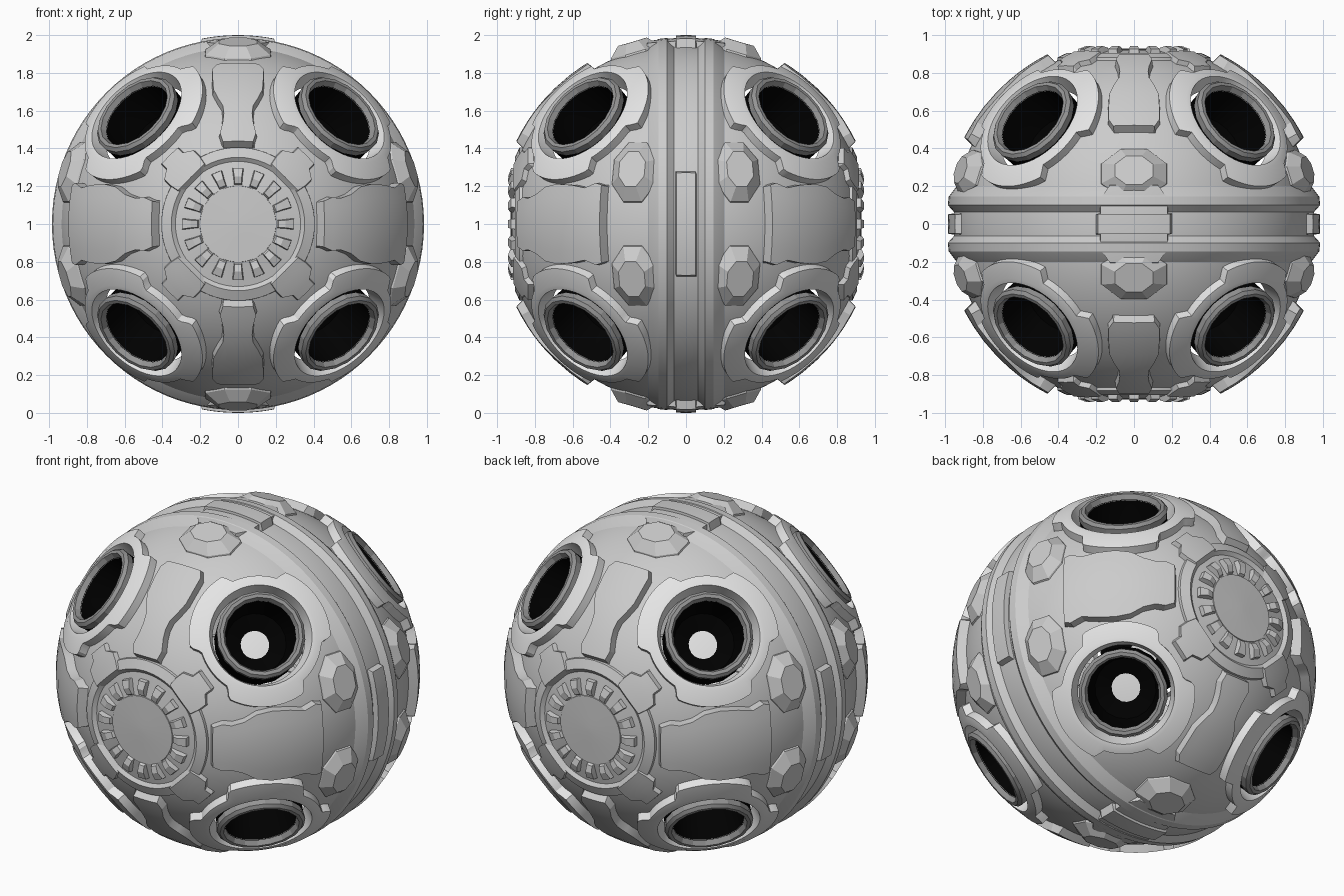
import bpy, bmesh, math
from mathutils import Vector

if "Cube" in bpy.data.objects:
    bpy.data.objects.remove(bpy.data.objects["Cube"])

R = 0.955
CENTRE = Vector((0, 0, 1))
X, Y, Z = Vector((1, 0, 0)), Vector((0, 1, 0)), Vector((0, 0, 1))
SIGNS = (-1, 1)


def material(name, c):
    m = bpy.data.materials.new(name)
    m.diffuse_color = (c, c, c, 1)
    m.use_nodes = True
    m.node_tree.nodes["Principled BSDF"].inputs["Base Color"].default_value = m.diffuse_color
    return m


GREY = material("hull grey", 0.6)
PALE = material("collar grey", 0.78)
DARK = material("rim grey", 0.3)
BLACK = material("port black", 0.0)
WHITE = material("lens white", 0.95)


def finish(name, bm, mat, angle=25):
    me = bpy.data.meshes.new(name)
    bmesh.ops.translate(bm, verts=bm.verts, vec=CENTRE)
    bm.to_mesh(me)
    bm.free()
    me.materials.append(mat)
    me.shade_smooth()
    me.set_sharp_from_angle(angle=math.radians(angle))
    ob = bpy.data.objects.new(name, me)
    bpy.context.collection.objects.link(ob)
    return ob


def add_grid(bm, rows, closed=False, cap=False):
    """Quads between rows of points; optional wrap along each row and end cap."""
    vs = [[bm.verts.new(p) for p in row] for row in rows]
    n, faces = len(rows[0]), []
    for a, b in zip(vs, vs[1:]):
        for i in range(n if closed else n - 1):
            j = (i + 1) % n
            faces.append(bm.faces.new((a[i], a[j], b[j], b[i])))
    if cap:
        faces.append(bm.faces.new(vs[-1]))
    bmesh.ops.recalc_face_normals(bm, faces=faces)
    if sum(f.normal.dot(f.calc_center_median().normalized()) * f.calc_area() for f in faces) < 0:
        bmesh.ops.reverse_faces(bm, faces=faces)


def frame(n, hint):
    n = n.normalized()
    u = (hint - n * hint.dot(n)).normalized()
    return n, u, n.cross(u)


def polar(n, w, rho, r):
    """Point at radius r, tangent distance rho from n towards w."""
    a = rho / R
    return (n * math.cos(a) + w * math.sin(a)) * r


def ring(bm, n, hint, profile, sides, su=1, sv=1, cap=False, turn=0.0):
    """Turned shell hugging the sphere, profile = (distance, radius)."""
    n, u, v = frame(n, hint)
    rows = []
    for rho, r in profile:
        row = []
        for i in range(sides):
            t = math.tau * i / sides + turn
            w = u * math.cos(t) * su + v * math.sin(t) * sv
            row.append(polar(n, w.normalized(), rho * w.length, r))
        rows.append(row)
    add_grid(bm, rows, True, cap)


def strip(bm, n, u, stations, top, base=0.935, slope=0.015, cols=6):
    """Raised plate along a great circle, stations = (degrees from n, half width)."""
    n, u, v = frame(n, u)

    def pt(deg, t, r):
        a = math.radians(deg)
        d = n * math.cos(a) + u * math.sin(a)
        return (d * math.sqrt(1 - t * t) + v * t).normalized() * r

    rows = []
    last = len(stations) - 1
    for k, (deg, hw) in enumerate(stations):
        ts = [hw * (2 * i / cols - 1) for i in range(cols + 1)]
        edge = [pt(deg, -hw - slope, base)] + [pt(deg, t, top) for t in ts] + [pt(deg, hw + slope, base)]
        out = -1.5 if k == 0 else 1.5
        end = [pt(deg + out, -hw - slope, base)] + [pt(deg + out, t, base) for t in ts] + [pt(deg + out, hw + slope, base)]
        if k == 0:
            rows.append(end)
        rows.append(edge)
        if k == last:
            rows.append(end)
    add_grid(bm, rows)


PORTS = [Vector((0.56 * a, 0.57 * b, 0.6 * c)).normalized() for a in SIGNS for b in SIGNS for c in SIGNS]

# Hollow ball with eight port openings and two cap openings
bm = bmesh.new()
bmesh.ops.create_icosphere(bm, subdivisions=6, radius=R)
hole, cap_hole = math.cos(0.32 / R), math.cos(0.38 / R)
gone = []
for f in bm.faces:
    d = f.calc_center_median().normalized()
    if abs(d.y) > cap_hole or any(d.dot(p) > hole for p in PORTS):
        gone.append(f)
bmesh.ops.delete(bm, geom=gone, context='FACES')
finish("hull", bm, GREY)

# Port collars with three notches facing the axes
bm = bmesh.new()
for p in PORTS:
    n, u, v = frame(p, Z)
    axes = [Vector([math.copysign(1, p[i]) if i == k else 0 for i in range(3)]) for k in range(3)]
    axes = [(a - n * a.dot(n)).normalized() for a in axes]
    rows = [[] for _ in range(5)]
    for i in range(120):
        t = math.tau * i / 120
        w = u * math.cos(t) + v * math.sin(t)
        off = math.degrees(math.acos(min(1, max(w.dot(a) for a in axes))))
        k = min(1, max(0, (off - 21) / 6))
        rim = 0.333 + 0.055 * k
        prof = [(0.277, 0.9), (0.277, 1.0), (0.3, 1.004), (rim, 1.002), (rim + 0.015, 0.94)]
        for row, (rho, r) in zip(rows, prof):
            row.append(polar(n, w, rho, r))
    add_grid(bm, rows, True)
finish("port_collars", bm, PALE)

# Port tubes: segmented rim, black funnel and pale lens
rims, tubes, lenses = bmesh.new(), bmesh.new(), bmesh.new()


def lathe(bm, n, profile, sides, cap=False):
    n, u, v = frame(n, Z)
    add_grid(bm, [[n * h + (u * math.cos(math.tau * i / sides) + v * math.sin(math.tau * i / sides)) * r
                   for i in range(sides)] for r, h in profile], True, cap)


for p in PORTS:
    lathe(rims, p, [(0.244, 0.93), (0.248, 0.965), (0.232, 0.982), (0.212, 0.982), (0.198, 0.95)], 18)
    lathe(tubes, p, [(0.243, 0.93), (0.235, 0.76), (0.2, 0.71), (0.08, 0.705)], 18)
    lathe(tubes, p, [(0.199, 0.955), (0.19, 0.84), (0.17, 0.75), (0.08, 0.71)], 18)
    lathe(lenses, p, [(0.085, 0.707), (0.05, 0.709)], 18, True)
finish("port_rims", rims, DARK, 15)
finish("port_tubes", tubes, BLACK)
finish("port_lenses", lenses, WHITE)

# Central band: two rails with a groove between
bm = bmesh.new()
half = [(0.21, 0.925), (0.185, 0.95), (0.145, 0.98), (0.1, 0.985), (0.055, 0.945), (0, 0.945)]
profile = half + [(-y, r) for y, r in half[-2::-1]]
add_grid(bm, [[Vector((r * math.cos(math.tau * i / 96), y, r * math.sin(math.tau * i / 96)))
               for i in range(96)] for y, r in profile], True)
finish("band_rails", bm, GREY)

# Ridge segments in the band groove
bm = bmesh.new()
for d, span, top in [(X, 16, 0.985), (-X, 16, 0.985), (Z, 11, 1.0), (-Z, 11, 1.0)]:
    strip(bm, d, Y.cross(d), [(span * k / 4, 0.052) for k in range(-4, 5)], top, 0.94, 0.01, 2)
finish("band_ridges", bm, GREY)

# Bridge pads over the band at top and bottom
bm = bmesh.new()
for s in SIGNS:
    strip(bm, Z * s, Y, [(-12, 0.13), (-8, 0.18), (0, 0.18), (8, 0.18), (12, 0.13)], 0.988)
finish("bridge_pads", bm, GREY)

# Bevelled studs beside the band
bm = bmesh.new()
stud = [(1.0, 0.935), (0.92, 0.965), (0.52, 1.01)]
for s in SIGNS:
    for b in SIGNS:
        ring(bm, Vector((0, 0.28 * b, 0.95 * s)), X, stud, 8, 0.2, 0.155, True, math.pi / 8)
        for c in SIGNS:
            ring(bm, Vector((0.9 * s, 0.28 * b, 0.285 * c)), Z, stud, 8, 0.19, 0.14, True, math.pi / 8)
finish("band_studs", bm, GREY)

# Waisted armour plates between the ports
tall = [(26, .08), (29, .095), (33, .08), (36, .075), (39, .08), (42, .105), (46, .13), (52, .135), (56, .135), (58.5, .11)]
wide = [(27, .12), (30, .14), (33, .135), (37, .155), (41, .195), (46, .21), (52, .205), (57, .19), (61, .215), (63, .205)]
upright, side = bmesh.new(), bmesh.new()
for s in SIGNS:
    for b in SIGNS:
        strip(upright, Y * b, Z * s, tall, 1.0)
        strip(side, Y * b, X * s, wide, 1.008)
finish("upright_plates", upright, GREY)
finish("side_plates", side, GREY)

# Front and back caps: ring, diagonal clamps, teeth and disc
caps, clamps, teeth, discs = (bmesh.new() for _ in range(4))
for b in SIGNS:
    n = Y * b
    ring(caps, n, Z, [(0.43, 0.935), (0.412, 0.97), (0.355, 0.972), (0.34, 0.95), (0.2, 0.94)], 64)
    ring(discs, n, Z, [(0.215, 0.92), (0.205, 0.945), (0.15, 0.937), (0.08, 0.931), (0.02, 0.93)], 48, cap=True)
    for a in SIGNS:
        for c in SIGNS:
            d = X * a + Z * c
            strip(clamps, n, d, [(21, 0.1), (24, 0.11), (27, 0.11), (29, 0.06), (31.5, 0.06)], 0.982)
    for i in range(16):
        t = math.tau * i / 16
        d = X * math.cos(t) + Z * math.sin(t)
        _, u, v = frame(n, d)
        rows = []
        for rho, hw, r in [(0.205, 0.018, 0.92), (0.215, 0.018, 0.957), (0.25, 0.02, 0.975),
                           (0.295, 0.026, 0.972), (0.31, 0.028, 0.93)]:
            c = polar(n, u, rho, r)
            low = polar(n, u, rho, 0.92)
            rows.append([low - v * (hw + .006), c - v * hw, c + v * hw, low + v * (hw + .006)])
        add_grid(teeth, rows)
finish("cap_rings", caps, GREY)
finish("cap_clamps", clamps, GREY)
finish("cap_teeth", teeth, GREY)
finish("cap_discs", discs, GREY)
